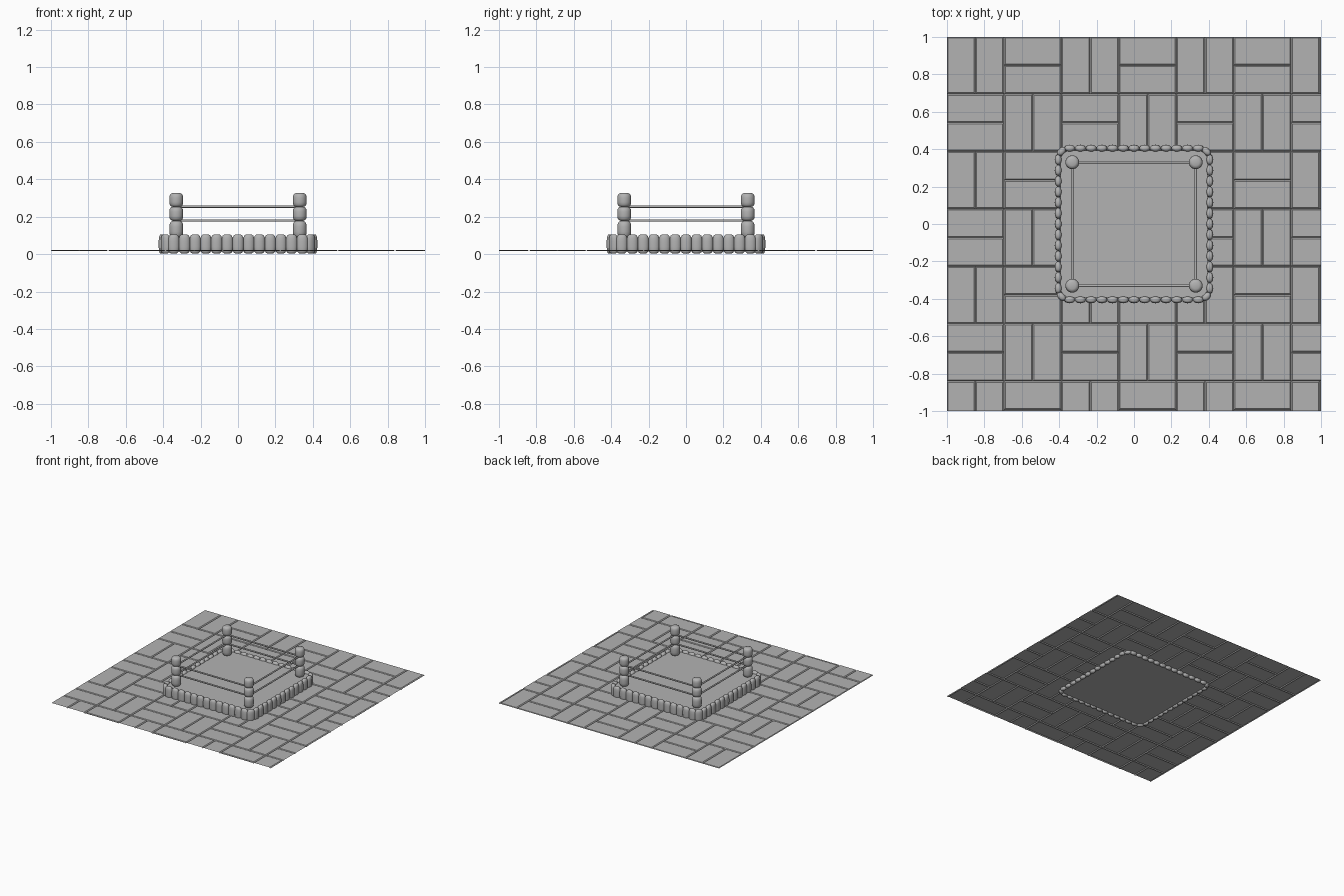
import bpy, bmesh, math
from mathutils import Matrix, Vector

cube = bpy.data.objects.get("Cube")
if cube:
    bpy.data.objects.remove(cube)

grey = bpy.data.materials.new("plain grey")
grey.use_nodes = True
grey.diffuse_color = (0.45, 0.45, 0.45, 1)
grey.node_tree.nodes["Principled BSDF"].inputs["Base Color"].default_value = (0.45, 0.45, 0.45, 1)


def make_object(name, bm, smooth=None):
    mesh = bpy.data.meshes.new(name)
    bm.to_mesh(mesh)
    bm.free()
    mesh.materials.append(grey)
    obj = bpy.data.objects.new(name, mesh)
    bpy.context.collection.objects.link(obj)
    if smooth:
        bpy.ops.object.select_all(action='DESELECT')
        obj.select_set(True)
        bpy.context.view_layer.objects.active = obj
        bpy.ops.object.shade_smooth_by_angle(angle=math.radians(smooth))
    return obj


def add_cushion(bm, centre, rx, ry, height, turn=0, sides=16):
    """Upright barrel with rounded ends, flattened to an ellipse."""
    profile = [(0.5, 0), (0.8, 0.06), (0.95, 0.18), (1, 0.35)]
    profile += [(r, 1 - t) for r, t in reversed(profile)]
    place = Matrix.Translation(centre) @ Matrix.Rotation(turn, 4, 'Z')
    rings = []
    for r, t in profile:
        ring = []
        for i in range(sides):
            a = math.tau * i / sides
            p = Vector((rx * r * math.cos(a), ry * r * math.sin(a), height * t))
            ring.append(bm.verts.new(place @ p))
        rings.append(ring)
    for low, high in zip(rings, rings[1:]):
        for i in range(sides):
            j = (i + 1) % sides
            bm.faces.new((low[i], low[j], high[j], high[i]))
    bm.faces.new(rings[0][::-1])
    bm.faces.new(rings[-1])


# Paved ground: a thin sheet of basket-weave tiles with shallow grooves
BLOCK, START_X, START_Y = 0.307, -1.002, 1.002
GROOVE_Z, TILE_Z, SLOPE = 0.016, 0.023, 0.007
bm = bmesh.new()


def add_tile(x0, y0, x1, y1):
    s = SLOPE
    outer = [bm.verts.new((x, y, GROOVE_Z)) for x, y in ((x0, y0), (x1, y0), (x1, y1), (x0, y1))]
    inner = [bm.verts.new((x, y, TILE_Z)) for x, y in
             ((x0 + s, y0 + s), (x1 - s, y0 + s), (x1 - s, y1 - s), (x0 + s, y1 - s))]
    bm.faces.new(inner)
    for i in range(4):
        j = (i + 1) % 4
        bm.faces.new((outer[i], outer[j], inner[j], inner[i]))


for row in range(-1, 7):
    for col in range(-1, 7):
        x, y = START_X + col * BLOCK, START_Y - (row + 1) * BLOCK
        half = BLOCK / 2
        for k in range(2):
            if (row + col) % 2 == 0:
                add_tile(x + k * half, y, x + (k + 1) * half, y + BLOCK)
            else:
                add_tile(x, y + k * half, x + BLOCK, y + (k + 1) * half)
bmesh.ops.remove_doubles(bm, verts=bm.verts, dist=0.0005)
for n in ((1, 0, 0), (-1, 0, 0), (0, 1, 0), (0, -1, 0)):
    bmesh.ops.bisect_plane(bm, geom=bm.verts[:] + bm.edges[:] + bm.faces[:],
                           plane_co=n, plane_no=n, clear_outer=True)
make_object("paved_ground", bm)

# Raised ring floor with rounded corners
bm = bmesh.new()
FLOOR, LOW, HIGH, ROUND = 0.392, 0.014, 0.09, 0.05
outline = []
for q in range(4):
    for step in range(7):
        a = math.pi / 2 * (q + step / 6)
        sx, sy = (1, -1, -1, 1)[q], (1, 1, -1, -1)[q]
        outline.append(bm.verts.new((sx * (FLOOR - ROUND) + ROUND * math.cos(a),
                                     sy * (FLOOR - ROUND) + ROUND * math.sin(a), LOW)))
base = bm.faces.new(outline)
top = bmesh.ops.extrude_face_region(bm, geom=[base], use_keep_orig=True)
bmesh.ops.translate(bm, vec=(0, 0, HIGH - LOW),
                    verts=[v for v in top["geom"] if isinstance(v, bmesh.types.BMVert)])
bmesh.ops.recalc_face_normals(bm, faces=bm.faces)
make_object("ring_floor", bm)

# Padded bumpers round the floor edge, one more at each corner
EDGE, STEP = 0.405, 0.0573
bm = bmesh.new()
for side in range(4):
    turn = side * math.pi / 2
    spin = Matrix.Rotation(turn, 4, 'Z')
    for i in range(-6, 7):
        add_cushion(bm, spin @ Vector((i * STEP, -EDGE, 0.003)), 0.030, 0.019, 0.102, turn)
    add_cushion(bm, spin @ Vector((0.388, -0.388, 0.003)), 0.030, 0.019, 0.102, turn + math.pi / 4)
make_object("edge_bumpers", bm, 50)

# Corner posts, each a stack of three pads
POST = 0.33
for name, sx, sy in (("front_left", 1, -1), ("front_right", -1, -1),
                     ("back_left", 1, 1), ("back_right", -1, 1)):
    bm = bmesh.new()
    for z, h in ((0.088, 0.09), (0.178, 0.075), (0.252, 0.075)):
        add_cushion(bm, Vector((sx * POST, sy * POST, z)), 0.037, 0.037, h, sides=24)
    make_object(name + "_post", bm, 50)

# Two ropes along each side
bm = bmesh.new()
for side in range(4):
    spin = Matrix.Rotation(side * math.pi / 2, 4, 'Z')
    for z in (0.18, 0.254):
        place = spin @ Matrix.Translation((0, -POST, z)) @ Matrix.Rotation(math.pi / 2, 4, 'Y')
        bmesh.ops.create_cone(bm, cap_ends=True, segments=10, radius1=0.0065,
                              radius2=0.0065, depth=2 * POST, matrix=place)
make_object("ropes", bm, 50)
